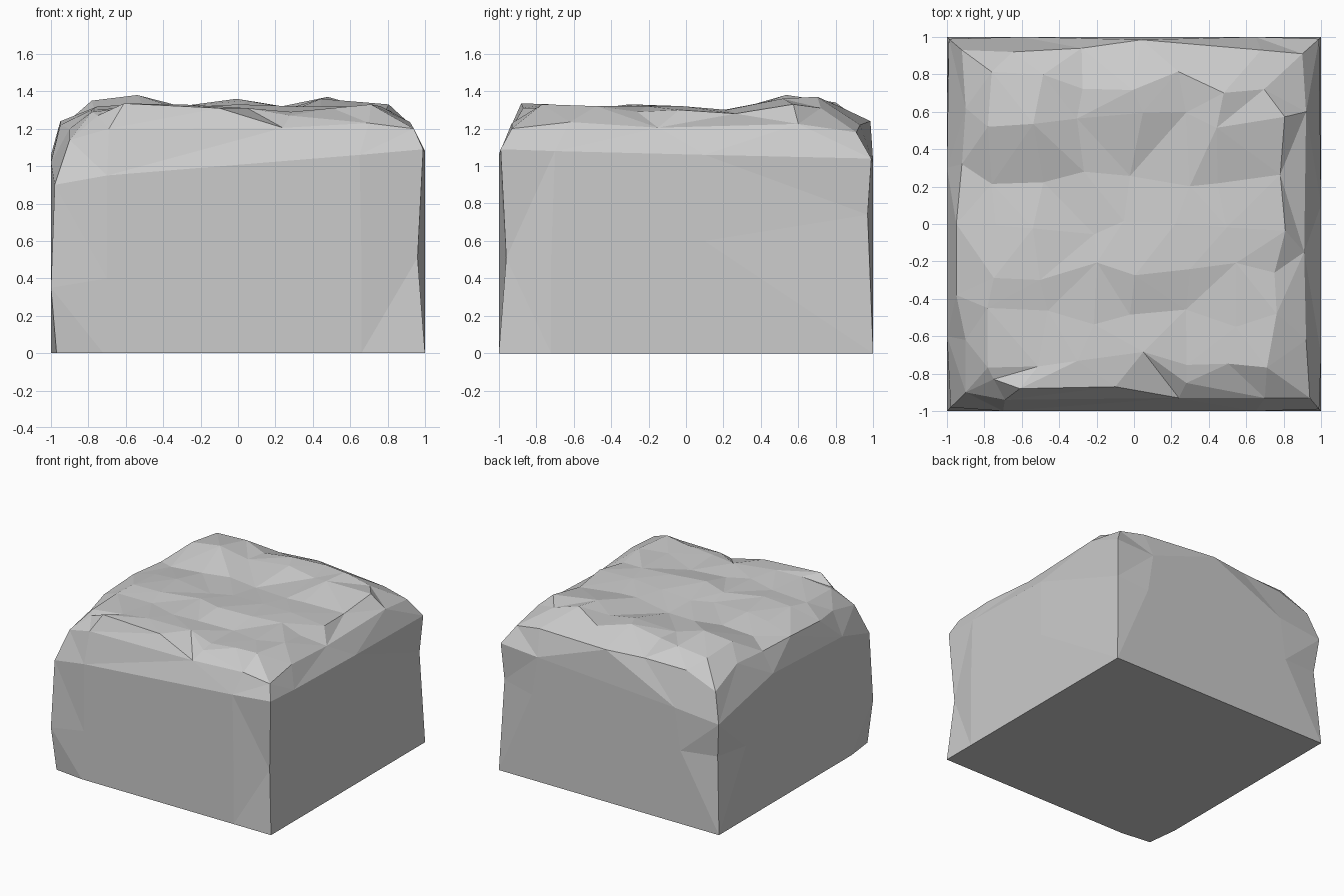
import bpy, bmesh, random
from mathutils import Vector, geometry

if "Cube" in bpy.data.objects:
    bpy.data.objects.remove(bpy.data.objects["Cube"])

random.seed(4)

# Wall rings, counter-clockwise from the front left corner (12 points each)
rim = [(-.98, -.98, .90), (-.7, -1, .95), (.65, -1, 1.06),
       (.99, -.99, 1.09), (1, -.7, 1.08), (1, .1, 1.06),
       (.99, .99, 1.04), (.65, 1, 1.02), (-.6, 1, .94),
       (-.99, .99, .90), (-1, .3, 1.06), (-1, -.6, 1.02)]
middle = [(-1, -1, .35), (-.7, -1, .4), (.66, -1, .52),
          (.96, -.96, .51), (1, -.72, .52), (1, .1, .6),
          (.97, .97, .74), (.7, 1, .7), (-.65, 1, .6),
          (-.96, .96, .62), (-1, .65, .6), (-1, -.7, .4)]
base = [(-.97, -.97, 0), (-.72, -1, 0), (.66, -1, 0),
        (1, -1, 0), (1, -.72, 0), (1, .1, 0),
        (1, 1, 0), (.7, 1, 0), (-.65, 1, 0),
        (-1, 1, 0), (-1, .65, 0), (-1, -.72, 0)]

# Broken shoulder just inside the rim
shoulder = [(-.9, -.9, 1.14), (-.69, -.94, 1.2), (.24, -.93, 1.205), (.7, -.93, 1.23),
            (.94, -.93, 1.2), (.92, -.62, 1.235), (.91, -.15, 1.205), (.92, .6, 1.225),
            (.9, .91, 1.18), (.68, .93, 1.22), (.04, .985, 1.24), (-.28, .94, 1.24),
            (-.65, .92, 1.23), (-.92, .93, 1.13), (-.9, .62, 1.24), (-.92, .32, 1.23),
            (-.95, 0, 1.24), (-.95, -.38, 1.22), (-.9, -.62, 1.2)]
front_lip = [(-.75, -.83, 1.27), (-.61, -.88, 1.335), (-.1, -.87, 1.31), (.28, -.85, 1.27)]

# Uneven top: heights above z = 1.2 in hundredths, rows from front to back
rows = {-.72: (9, 12, 13, 11, 9, 11, 13),
        -.5: (10, 11, 11, 9, 8, 11, 12),
        -.25: (12, 13, 12, 13, 12, 12, 9),
        0: (10, 12, 10, 10, 11, 12, 10),
        .25: (7, 9, 9, 8, 10, 10, 8),
        .54: (15, 18, 12, 15, 11, 16, 13),
        .76: (12, 14, 12, 16, 12, 17, 11)}
crag = []
for y, row in rows.items():
    for i, h in enumerate(row):
        crag.append((-.75 + .25 * i + random.uniform(-.06, .06),
                     y + random.uniform(-.06, .06), 1.2 + h / 100))

# Triangulate the top inside the rim
pts = rim + shoulder + front_lip + crag
n = len(rim)
edges = [(i, (i + 1) % n) for i in range(n)]
m = len(shoulder)
edges += [(n + i, n + (i + 1) % m) for i in range(m)]
flat, _, tris, orig, _, _ = geometry.delaunay_2d_cdt(
    [Vector(p[:2]) for p in pts], edges, [], 1, 1e-5)

bm = bmesh.new()
top = [bm.verts.new(pts[o[0]] if o else (*v, 1.15)) for v, o in zip(flat, orig)]
for t in tris:
    bm.faces.new([top[i] for i in t])

# Walls and underside
rim_v = [bm.verts.new(p) for p in rim]
mid_v = [bm.verts.new(p) for p in middle]
base_v = [bm.verts.new(p) for p in base]
for lower, upper in ((base_v, mid_v), (mid_v, rim_v)):
    for i in range(n):
        j = (i + 1) % n
        bm.faces.new((lower[i], lower[j], upper[j], upper[i]))
bm.faces.new(base_v[::-1])
bmesh.ops.remove_doubles(bm, verts=bm.verts[:], dist=1e-4)
bmesh.ops.triangulate(bm, faces=[f for f in bm.faces if len(f.verts) == 4])
bmesh.ops.recalc_face_normals(bm, faces=bm.faces[:])

mesh = bpy.data.meshes.new("rock_block")
bm.to_mesh(mesh)
bm.free()
bpy.context.collection.objects.link(bpy.data.objects.new("rock_block", mesh))
